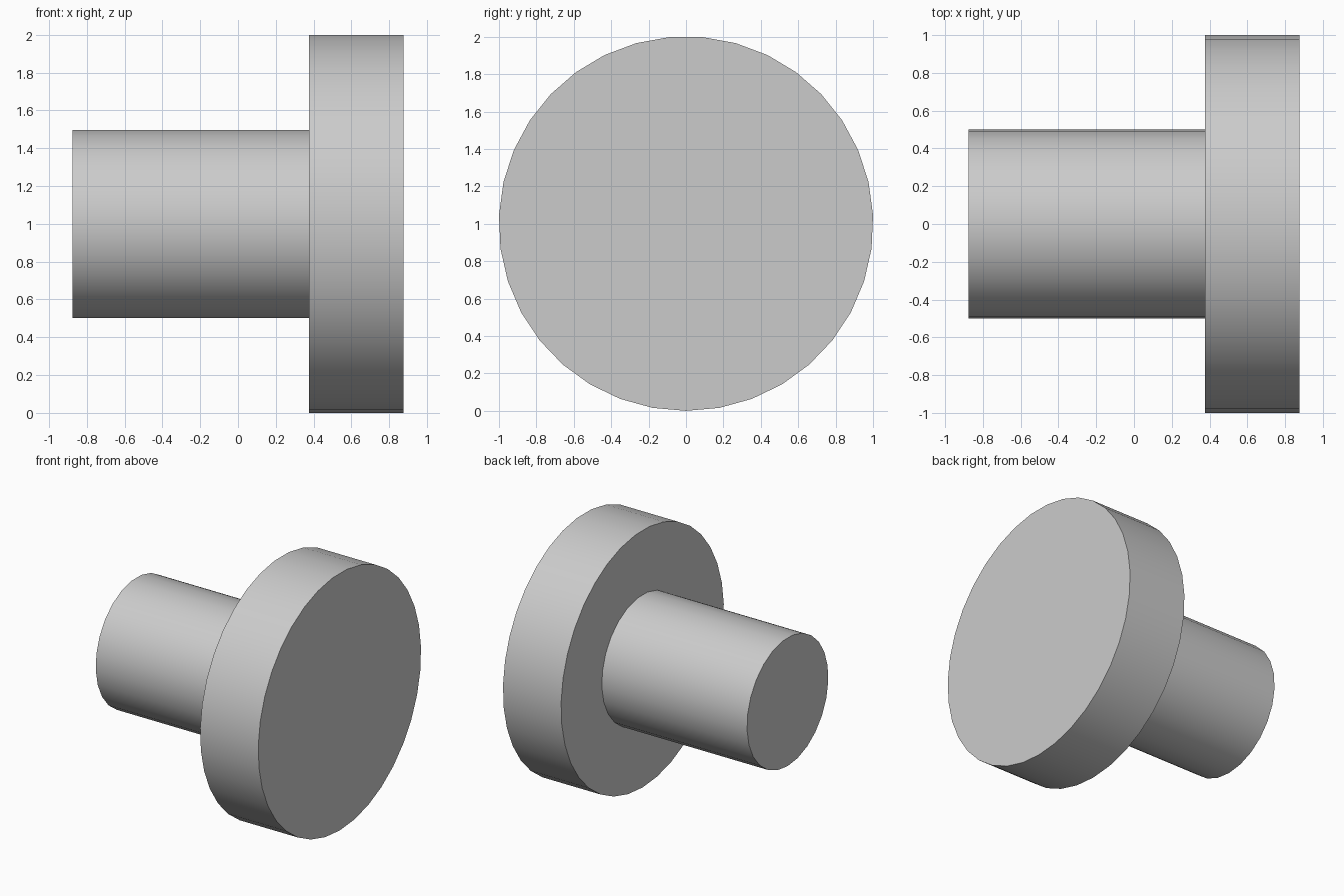
import bpy
import bmesh
from math import sin, cos, tau
from mathutils import Vector

cube = bpy.data.objects.get("Cube")
if cube:
    bpy.data.objects.remove(cube, do_unlink=True)

grey = bpy.data.materials.new("plain_grey")
grey.use_nodes = True
colour = (0.6, 0.6, 0.6, 1.0)
grey.diffuse_color = colour
grey.node_tree.nodes["Principled BSDF"].inputs["Base Color"].default_value = colour

RADIUS = 1.001  # flange radius, also the height of the axis


def disc(name, radius, sides, x0, x1):
    """Solid round bar along x, with one corner pointing straight down."""
    bm = bmesh.new()
    angles = [tau * i / sides for i in range(sides)]
    ring = [bm.verts.new((x0, radius * sin(a), RADIUS - radius * cos(a))) for a in angles]
    cap = bm.faces.new(ring)
    result = bmesh.ops.extrude_face_region(bm, geom=[cap], use_keep_orig=True)
    moved = [g for g in result["geom"] if isinstance(g, bmesh.types.BMVert)]
    bmesh.ops.translate(bm, verts=moved, vec=Vector((x1 - x0, 0, 0)))
    bmesh.ops.recalc_face_normals(bm, faces=bm.faces[:])
    mesh = bpy.data.meshes.new(name)
    bm.to_mesh(mesh)
    bm.free()
    mesh.materials.append(grey)
    obj = bpy.data.objects.new(name, mesh)
    bpy.context.collection.objects.link(obj)
    # Smooth round the side, sharp at the rims
    bpy.ops.object.select_all(action="DESELECT")
    obj.select_set(True)
    bpy.context.view_layer.objects.active = obj
    bpy.ops.object.shade_smooth_by_angle(angle=0.6)
    return obj


# Wide flange on the left, narrower shaft running to the right
disc("flange", RADIUS, 35, 0.375, 0.875)
disc("shaft", 0.5, 25, -0.875, 0.375)
